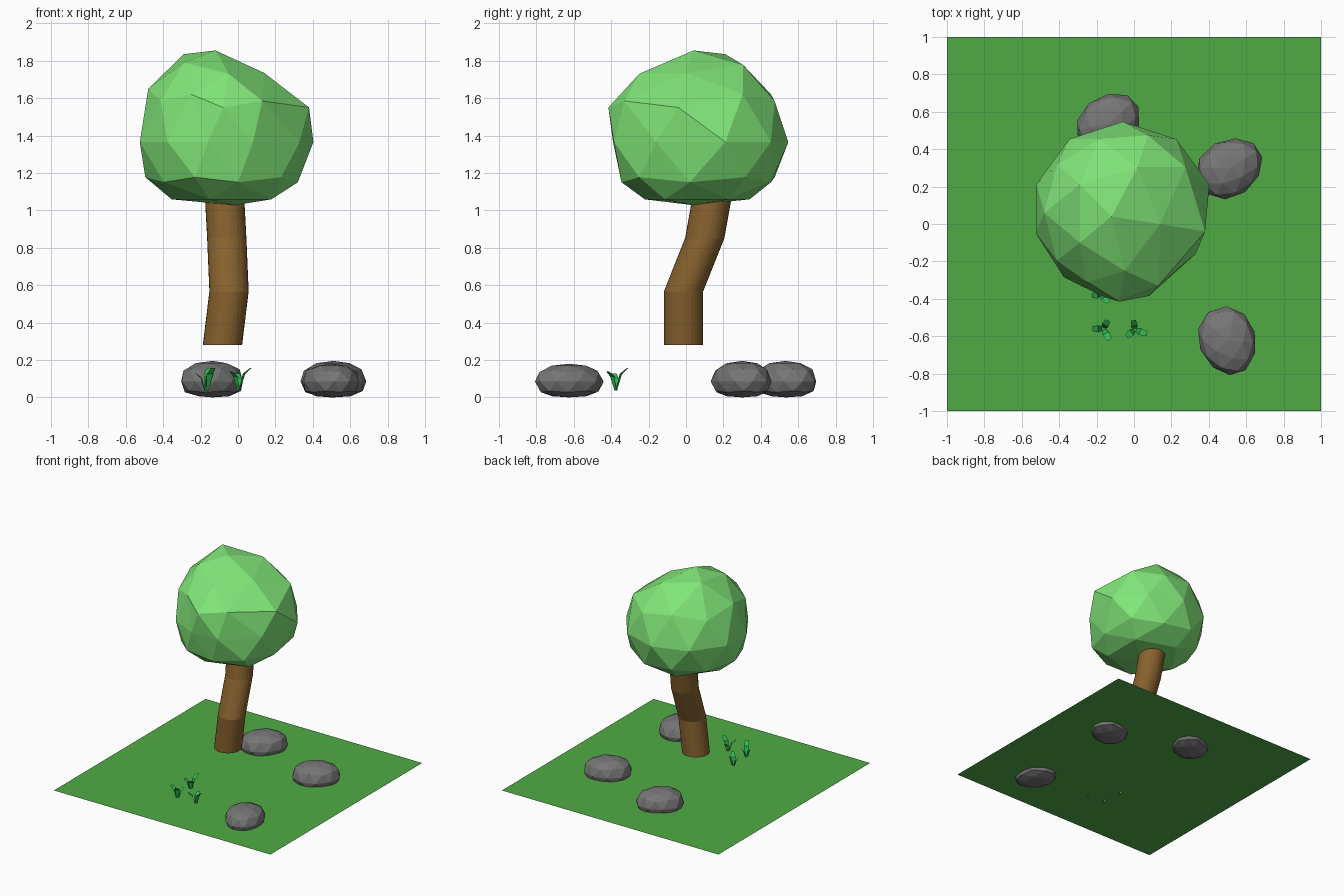
import bpy, bmesh, math
from mathutils import Vector, Matrix

if "Cube" in bpy.data.objects:
    bpy.data.objects.remove(bpy.data.objects["Cube"])


def material(name, rgb):
    m = bpy.data.materials.new(name)
    m.diffuse_color = (*rgb, 1)
    m.use_nodes = True
    m.node_tree.nodes["Principled BSDF"].inputs["Base Color"].default_value = m.diffuse_color
    return m


def add_object(name, bm, mat):
    me = bpy.data.meshes.new(name)
    bm.to_mesh(me)
    bm.free()
    me.materials.append(mat)
    ob = bpy.data.objects.new(name, me)
    bpy.context.collection.objects.link(ob)
    return ob


bark = material("bark", (0.24, 0.12, 0.027))
leaf = material("leaf", (0.22, 0.80, 0.19))
lawn = material("lawn", (0.08, 0.41, 0.06))
blade_green = material("blade_green", (0.03, 0.50, 0.09))
stone = material("stone", (0.18, 0.18, 0.18))

# Ground sheet
bm = bmesh.new()
bmesh.ops.create_grid(bm, x_segments=1, y_segments=1, size=1,
                      matrix=Matrix.Translation((0, 0, 0.053)))
add_object("ground", bm, lawn)

# Trunk: level rings stepped along a bent path
SIDES, RADIUS = 32, 0.105
path = [(-0.083, -0.013, 0.28), (-0.048, -0.013, 0.567),
        (-0.06, 0.1, 0.85), (-0.075, 0.15, 1.13)]
bm = bmesh.new()
rings = []
for c in path:
    rings.append([bm.verts.new((c[0] + RADIUS * math.cos(math.tau * i / SIDES),
                                c[1] + RADIUS * math.sin(math.tau * i / SIDES), c[2]))
                  for i in range(SIDES)])
for a, b in zip(rings, rings[1:]):
    for i in range(SIDES):
        j = (i + 1) % SIDES
        bm.faces.new((a[i], a[j], b[j], b[i]))
bm.faces.new(rings[0][::-1])
bm.faces.new(rings[-1])
add_object("trunk", bm, bark)

# Crown: low-poly ball with a flattened underside and a twisted front ridge
R, centre = 0.487, Vector((-0.06, 0.06, 1.365))
bm = bmesh.new()
bmesh.ops.create_icosphere(bm, subdivisions=2, radius=R,
                           matrix=Matrix.Translation(centre))


def ball_point(deg, h):
    r = math.sqrt(1 - h * h)
    return centre + R * Vector((r * math.cos(math.radians(deg)),
                                r * math.sin(math.radians(deg)), h))


# (angle, height on unit ball) -> new place
nudges = {
    (0, 1): (-0.12, 0.04, 1.855),
    (0, 0.85): (0.14, 0.00, 1.735),
    (-72, 0.85): (-0.05, -0.25, 1.73),
    (-144, 0.85): (-0.29, -0.10, 1.79),
    (144, 0.85): (-0.29, 0.21, 1.835),
    (0, 0.447): (0.38, -0.04, 1.55),
    (-36, 0.526): (0.13, -0.33, 1.585),
    (-72, 0.447): (-0.08, -0.415, 1.55),
    (-108, 0.526): (-0.25, -0.31, 1.62),
    (180, 0.526): (-0.48, 0.06, 1.65),
    (-18, 0): (0.33, -0.16, 1.365),
    (-54, 0): (0.08, -0.385, 1.365),
    (-90, 0): (-0.16, -0.39, 1.365),
    (-126, 0): (-0.375, -0.285, 1.365),
    (-162, 0): (-0.525, -0.05, 1.365),
    (0, -0.526): (0.32, 0.02, 1.109),
    (-36, -0.447): (0.23, -0.25, 1.147),
    (-72, -0.526): (0.0, -0.345, 1.109),
    (-108, -0.447): (-0.23, -0.345, 1.147),
    (0, -1): (-0.02, 0.04, 0.878),
}
picks = [(min(bm.verts, key=lambda v: (v.co - ball_point(*k)).length), Vector(p))
         for k, p in nudges.items()]
for v, p in picks:
    v.co = p
for v in bm.verts:
    d = centre.z - v.co.z
    if d > 0.01:
        if 0.38 < d < 0.45:
            v.co.x = centre.x + (v.co.x - centre.x) * 1.15
            v.co.y = centre.y + (v.co.y - centre.y) * 1.15
        v.co.z = centre.z - d * (1 - 0.63 * d)
bmesh.ops.recalc_face_normals(bm, faces=bm.faces)
add_object("crown", bm, leaf)


# Rocks: squashed low-poly balls sunk through the ground
def rock(name, x, y, turn, height):
    bm = bmesh.new()
    bmesh.ops.create_icosphere(bm, subdivisions=2, radius=1)
    base = 0.085
    for v in bm.verts:
        z = v.co.z
        if z > 0:
            new_z = base + (height - base) * z * (1.3 - 0.3 * z)
        else:
            new_z = base + base * z * (1.6 + 0.6 * z)
        v.co = Vector((v.co.x * 0.187, v.co.y * 0.153 * (1 - 0.08 * v.co.x), new_z))
    bmesh.ops.rotate(bm, verts=bm.verts, cent=(0, 0, 0),
                     matrix=Matrix.Rotation(math.radians(turn), 3, 'Z'))
    bmesh.ops.translate(bm, verts=bm.verts, vec=(x, y, 0))
    add_object(name, bm, stone)


rock("rock_back", -0.135, 0.535, 43, 0.195)
rock("rock_side", 0.512, 0.30, 32, 0.195)
rock("rock_front", 0.5, -0.625, -72, 0.18)


# Grass tufts: three blades each, bent outward
def tuft(name, x, y, turn):
    bm = bmesh.new()
    profile = [(0.002, 0.036, 0.008), (0.016, 0.08, 0.013),
               (0.028, 0.125, 0.019), (0.068, 0.158, 0.013)]
    for k, size in enumerate((1.0, 0.75, 0.85)):
        rot = Matrix.Rotation(math.radians(turn + 120 * k), 3, 'Z')
        rows = []
        for out, z, w in profile:
            rows.append([bm.verts.new(rot @ Vector((out * size, s * w, 0.036 + (z - 0.036) * size))
                                      + Vector((x, y, 0))) for s in (-1, 1)])
        for a, b in zip(rows, rows[1:]):
            bm.faces.new((a[0], a[1], b[1], b[0]))
    add_object(name, bm, blade_green)


tuft("grass_tuft_back", -0.175, -0.375, 70)
tuft("grass_tuft_left", -0.165, -0.56, -60)
tuft("grass_tuft_right", 0.005, -0.565, -20)
